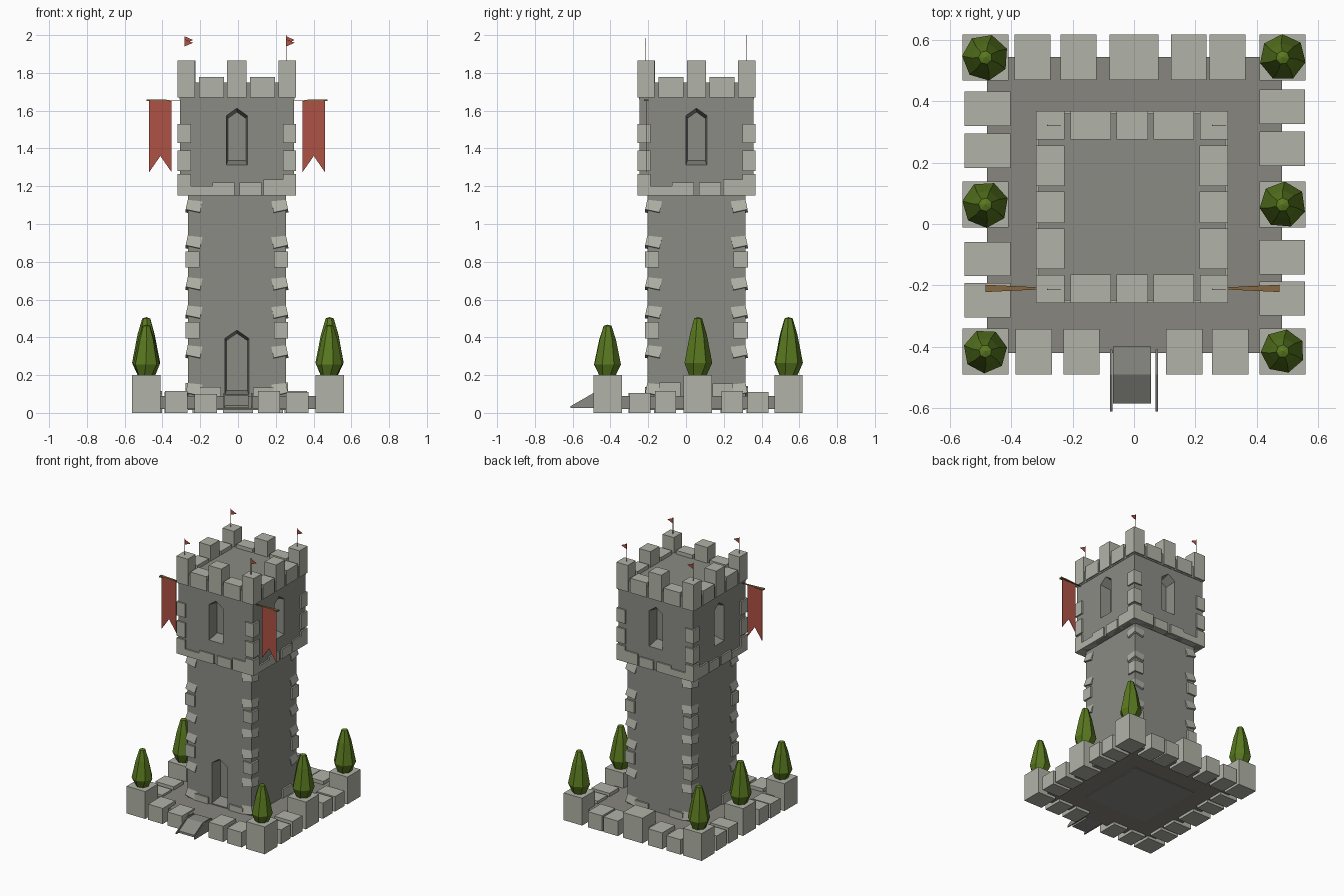
import bpy, bmesh, math, random
from mathutils import Vector, Matrix

if "Cube" in bpy.data.objects:
    bpy.data.objects.remove(bpy.data.objects["Cube"])
random.seed(4)
CX, CY = -0.006, 0.055      # tower axis
STONE = ("stone_light", (0.44, 0.45, 0.39, 1))
WALL = ("stone_dark", (0.26, 0.26, 0.235, 1))
SLAB = ("stone_slab", (0.245, 0.24, 0.21, 1))
RED = ("banner_red", (0.42, 0.085, 0.06, 1))
WOOD = ("pole_brown", (0.25, 0.14, 0.05, 1))
LEAF = ("leaf_green", (0.1, 0.19, 0.014, 1))


def finish(name, bm, color):
    bmesh.ops.recalc_face_normals(bm, faces=bm.faces)
    me = bpy.data.meshes.new(name)
    bm.to_mesh(me)
    bm.free()
    ob = bpy.data.objects.new(name, me)
    bpy.context.collection.objects.link(ob)
    mat = bpy.data.materials.get(color[0]) or bpy.data.materials.new(color[0])
    mat.diffuse_color = color[1]
    mat.use_nodes = True
    mat.node_tree.nodes["Principled BSDF"].inputs["Base Color"].default_value = mat.diffuse_color
    me.materials.append(mat)
    return ob


def add_box(bm, x0, x1, y0, y1, z0, z1, tilt=None):
    c = Vector(((x0 + x1) / 2, (y0 + y1) / 2, (z0 + z1) / 2))
    for v in bmesh.ops.create_cube(bm, size=1)["verts"]:
        p = Vector((v.co.x * (x1 - x0), v.co.y * (y1 - y0), v.co.z * (z1 - z0)))
        v.co = c + (tilt @ p if tilt else p)


def boxes(name, items, color=STONE):
    bm = bmesh.new()
    for it in items:
        add_box(bm, *it)
    return finish(name, bm, color)


def prism(name, pts, to3d, d0, d1, color=WALL, shrink=1.0):
    # extrude a 2D profile from depth d0 to d1
    n = len(pts)
    ca, cb = sum(p[0] for p in pts) / n, sum(p[1] for p in pts) / n
    bm = bmesh.new()
    a = [bm.verts.new(to3d(u, v, d0)) for u, v in pts]
    b = [bm.verts.new(to3d(ca + (u - ca) * shrink, cb + (v - cb) * shrink, d1)) for u, v in pts]
    bm.faces.new(a)
    bm.faces.new(b[::-1])
    for i in range(n):
        j = (i + 1) % n
        bm.faces.new((a[i], a[j], b[j], b[i]))
    return finish(name, bm, color)


def cut(target, cutter):
    m = target.modifiers.new("opening", 'BOOLEAN')
    m.object, m.operation, m.solver = cutter, 'DIFFERENCE', 'EXACT'
    bpy.context.view_layer.objects.active = target
    bpy.ops.object.modifier_apply(modifier=m.name)
    bpy.data.objects.remove(cutter, do_unlink=True)


# base slab
boxes("base_slab", [(-0.48, 0.483, -0.42, 0.545, 0.02, 0.09)], SLAB)

# border: planters and kerb stones
planters = [(x, y) for x in (-0.485, 0.485) for y in (-0.415, 0.063, 0.543)]
boxes("planters", [(x - 0.075, x + 0.075, y - 0.075, y + 0.075, 0, 0.2) for x, y in planters]
      + [(-0.08, 0.08, 0.47, 0.618, 0, 0.185)])
kerb = [(x, x + 0.118, -0.49, -0.343, 0, h) for x, h in
        ((-0.386, 0.115), (-0.23, 0.1), (0.105, 0.115), (0.255, 0.11))]
kerb += [(x, x + 0.117, 0.47, 0.618, 0, h) for x, h in
         ((-0.39, 0.11), (-0.24, 0.12), (0.12, 0.11), (0.247, 0.115))]
for y, h in ((0.32, 0.11), (0.183, 0.115), (-0.17, 0.115), (-0.305, 0.105)):
    kerb += [(-0.552, -0.403, y, y + 0.112, 0, h), (0.41, 0.558, y + 0.006, y + 0.118, 0, h)]
boxes("kerb_stones", kerb)

# entrance ramp with thin side rails
side = lambda u, v, d: (d, u, v)
prism("ramp", [(-0.585, 0.025), (-0.585, 0.04), (-0.49, 0.095), (-0.40, 0.095), (-0.40, 0.025)],
      side, -0.068, 0.055)
for s in (-1, 1):
    prism("ramp_rail", [(-0.612, 0.025), (-0.612, 0.035), (-0.49, 0.105), (-0.41, 0.105), (-0.41, 0.025)],
          side, s * 0.074 - 0.004, s * 0.074 + 0.004)

# tower shaft and upper storey
L, U = 0.26, 0.302
shaft = boxes("tower_shaft", [(CX - L, CX + L, CY - L, CY + L, 0.015, 1.16)], WALL)
upper = boxes("upper_storey", [(CX - U, CX + U, CY - U, CY + U, 1.15, 1.67)], WALL)
boxes("roof_slab", [(CX - 0.305, CX + 0.305, CY - 0.305, CY + 0.305, 1.66, 1.75)], WALL)

# pointed door and windows
arch = lambda w, z0, zs, zt: [(-w, z0), (w, z0), (w, zs), (0, zt), (-w, zs)]
cut(shaft, prism("door_cutter", arch(0.066, 0.088, 0.40, 0.445),
                 lambda u, v, d: (CX + u, CY - d, v), 0.3, 0.17, shrink=0.85))
for i in range(4):
    c, s = round(math.cos(i * math.pi / 2)), round(math.sin(i * math.pi / 2))
    cut(upper, prism("window_cutter", arch(0.056, 1.31, 1.575, 1.615),
                     lambda u, v, d: (CX + u * c + d * s, CY + u * s - d * c, v),
                     0.31, 0.22, shrink=0.84))

# battlements
items = []
R = 0.313
for sx in (-1, 1):
    for sy in (-1, 1):
        x, y = CX + sx * (R - 0.046), CY + sy * (R - 0.046)
        items.append((x - 0.046, x + 0.046, y - 0.046, y + 0.046, 1.67, 1.865))
for o, w, h in ((-0.135, 0.066, 1.777), (0, 0.051, 1.865), (0.135, 0.066, 1.777)):
    for s in (-1, 1):
        a, b = sorted((s * R, s * (R - 0.093)))
        items.append((CX + o - w, CX + o + w, CY + a, CY + b, 1.67, h))
        items.append((CX + a, CX + b, CY + o - w, CY + o + w, 1.67, h))
boxes("battlements", items)

# corner stones of both storeys: square ones and small tilted ones
stones, tilted = [], []
for sx in (-1, 1):
    for sy in (-1, 1):
        def corner(out, r, size, z0, z1, tilt=None):
            h = size / 2
            x, y = CX + sx * (r - h), CY + sy * (r - h)
            out.append((x - h, x + h, y - h, y + h, z0, z1, tilt))
        for z0, z1 in ((1.15, 1.265), (1.28, 1.39), (1.43, 1.53)):
            corner(stones, 0.313, 0.07, z0, z1)
        for z0 in (0.395, 0.77):
            corner(stones, 0.272, 0.075, z0, z0 + 0.085)
        for z0 in (0.09, 0.29, 0.5, 0.65, 0.87, 1.06):
            corner(tilted, 0.266, 0.078, z0, z0 + 0.065,
                   Matrix.Rotation(0.3, 3, Vector((sy, -sx, 0))))
boxes("corner_stones", stones)
boxes("tilted_corner_stones", tilted)

# stone courses under the upper storey and at the foot of the shaft
course = []
for s in (-1, 1):
    for o, h in ((-0.185, 1.2), (-0.068, 1.22), (0.075, 1.22), (0.2, 1.235)):
        a, b = sorted((s * 0.313, s * 0.26))
        course.append((CX + o - 0.06, CX + o + 0.055, CY + a, CY + b, 1.15, h))
        course.append((CX + a, CX + b, CY + o - 0.06, CY + o + 0.055, 1.15, h))
    for o in (-0.14, 0.14):
        a, b = sorted((s * 0.272, s * 0.22))
        h = 0.13 + random.random() * 0.03
        course.append((CX + o - 0.055, CX + o + 0.055, CY + a, CY + b, 0.08, h))
        course.append((CX + a, CX + b, CY + o - 0.055, CY + o + 0.055, 0.08, h + 0.02))
boxes("stone_courses", course)

# faceted trees
for k, (x, y) in enumerate(planters):
    f = 0.87 if y < 0 else 1.0
    g = 0.6 + 0.4 * f
    bm = bmesh.new()
    rings = [[bm.verts.new((x + r * g * math.cos(k + (i + t) * math.tau / 7),
                            y + r * g * math.sin(k + (i + t) * math.tau / 7), 0.2 + z * f))
              for i in range(7)]
             for r, z, t in ((0.048, 0, 0), (0.076, 0.065, 0.2), (0.047, 0.215, 0.3), (0.022, 0.3, 0.3))]
    for lo, hi in zip(rings, rings[1:]):
        for i in range(7):
            j = (i + 1) % 7
            bm.faces.new((lo[i], lo[j], hi[j], hi[i]))
    bm.faces.new(rings[0])
    tip = bm.verts.new((x, y, 0.2 + 0.307 * f))
    for i in range(7):
        bm.faces.new((rings[-1][i], rings[-1][(i + 1) % 7], tip))
    finish("tree", bm, LEAF)

# banners on tapered poles
front = lambda u, v, d: (u, d, v)
for x0, x1, tip, root in ((-0.47, -0.352, -0.485, -0.29), (0.342, 0.46, 0.475, 0.28)):
    m = (x0 + x1) / 2
    prism("banner", [(x0, 1.65), (x1, 1.65), (x1, 1.275), (m, 1.36), (x0, 1.275)],
          front, -0.213, -0.209, RED)
    prism("banner_pole", [(-0.222, 1.65), (-0.198, 1.65), (-0.198, 1.66), (-0.222, 1.66)],
          side, tip, root, WOOD, 0.2)

# corner pennants
for x in (-0.283, 0.255):
    for y, top in ((-0.213, 1.985), (0.322, 2.0)):
        boxes("pennant_pole", [(x - 0.001, x + 0.001, y - 0.002, y + 0.002, 1.86, top)], WOOD)
        prism("pennant", [(x, top - 0.045), (x + 0.045, top - 0.026), (x, top - 0.006)],
              front, y - 0.001, y + 0.001, RED)
